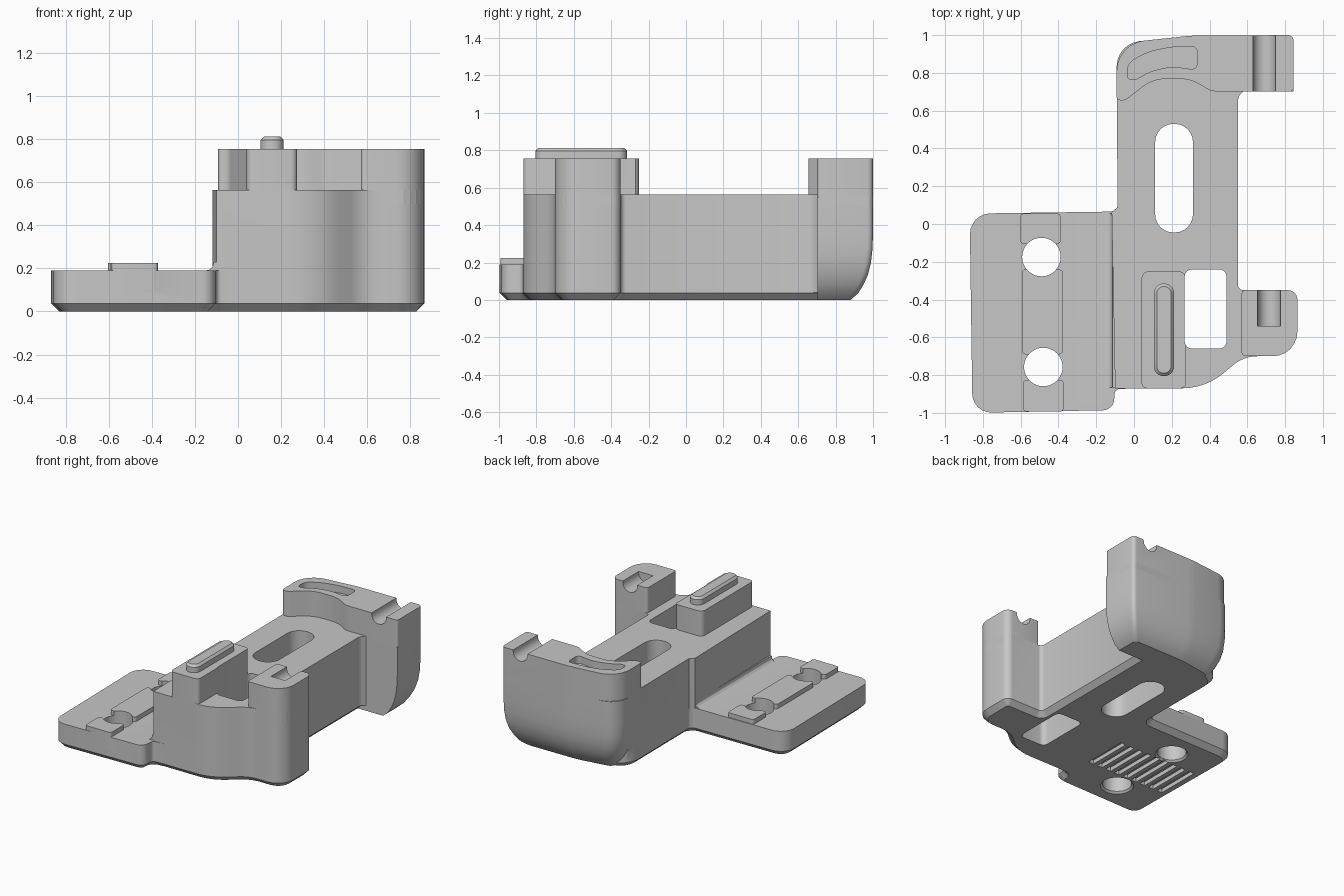
import bpy, bmesh, math
from mathutils import Vector

if "Cube" in bpy.data.objects:
    bpy.data.objects.remove(bpy.data.objects["Cube"])

grey = bpy.data.materials.new("light grey plastic")
grey.diffuse_color = (0.57, 0.57, 0.57, 1)
grey.use_nodes = True
grey.node_tree.nodes["Principled BSDF"].inputs["Base Color"].default_value = grey.diffuse_color


def rounded(corners, steps=6):
    """Outline from (u, v, radius) corners, each turned into an arc."""
    out, n = [], len(corners)
    for i, c in enumerate(corners):
        p = Vector(c[:2])
        a = Vector(corners[i - 1][:2]) - p
        b = Vector(corners[(i + 1) % n][:2]) - p
        r = c[2] if len(c) > 2 else 0
        half = a.angle(b) / 2
        if r <= 0 or half > 1.56:
            out.append(p)
            continue
        t = min(r / math.tan(half), 0.48 * a.length, 0.48 * b.length)
        r = t * math.tan(half)
        a.normalize()
        b.normalize()
        centre = p + (a + b).normalized() * (r / math.sin(half))
        v0, v1 = p + a * t - centre, p + b * t - centre
        sweep = v0.angle_signed(v1)          # clockwise positive
        for k in range(steps + 1):
            ang = -sweep * k / steps
            out.append(centre + Vector((v0.x * math.cos(ang) - v0.y * math.sin(ang),
                                        v0.x * math.sin(ang) + v0.y * math.cos(ang))))
    return out


def loft(name, rings, axis="z", chamfer_lo=0, chamfer_hi=0):
    """Skin a stack of (outline, level) rings, with optional chamfered ends."""
    place = {"x": lambda u, v, w: (w, u, v),
             "y": lambda u, v, w: (u, w, v),
             "z": lambda u, v, w: (u, v, w)}[axis]
    bm = bmesh.new()
    loops = [[bm.verts.new(place(p[0], p[1], w)) for p in outline] for outline, w in rings]
    caps = [bm.faces.new(loops[0]), bm.faces.new(loops[-1])]
    n = len(loops[0])
    for low, high in zip(loops, loops[1:]):
        for i in range(n):
            j = (i + 1) % n
            bm.faces.new((low[i], low[j], high[j], high[i]))
    bmesh.ops.recalc_face_normals(bm, faces=bm.faces)
    for cap, size in zip(caps, (chamfer_lo, chamfer_hi)):
        if size:
            bmesh.ops.bevel(bm, geom=list(cap.edges), offset=size, segments=1,
                            affect="EDGES", profile=0.5)
    mesh = bpy.data.meshes.new(name)
    bm.to_mesh(mesh)
    bm.free()
    mesh.materials.append(grey)
    ob = bpy.data.objects.new(name, mesh)
    bpy.context.collection.objects.link(ob)
    return ob


def prism(name, outline, lo, hi, axis="z", **chamfers):
    return loft(name, [(outline, lo), (outline, hi)], axis, **chamfers)


def combine(target, other, operation):
    """Boolean one part into another and drop the helper."""
    mod = target.modifiers.new(operation.lower(), "BOOLEAN")
    mod.operation, mod.solver, mod.object = operation, "EXACT", other
    bpy.context.view_layer.objects.active = target
    bpy.ops.object.modifier_apply(modifier=mod.name)
    bpy.data.objects.remove(other, do_unlink=True)


def box(x0, x1, y0, y1, r=0.0):
    return rounded([(x0, y0, r), (x1, y0, r), (x1, y1, r), (x0, y1, r)])


def disc(u, v, r, n=40):
    return [(u + r * math.cos(2 * math.pi * i / n), v + r * math.sin(2 * math.pi * i / n))
            for i in range(n)]


# Central body with the swept front right corner
bracket = prism("bracket", rounded([
    (-0.10, -0.87), (0.38, -0.87, 0.4), (0.58, -0.70, 0.2), (0.865, -0.70, 0.13),
    (0.865, -0.35, 0.05), (0.55, -0.35, 0.03), (0.55, 0.85), (-0.092, 0.85, 0.15),
    (-0.087, 0.09), (-0.118, 0.06)]), 0, 0.565, chamfer_lo=0.038)

# Low side plate, flaring into the body
plate = prism("side_plate", rounded([
    (-0.855, -1.0, 0.10), (-0.11, -0.985, 0.06), (-0.10, -0.875, 0.025), (0.0, -0.87),
    (0.0, 0.14), (-0.085, 0.14), (-0.088, 0.066, 0.05), (-0.87, 0.055, 0.11)]),
    0, 0.19, chamfer_lo=0.038)
combine(bracket, plate, "UNION")

# Small fillet where the plate meets the body
fillet = [(-0.05, 0.15), (-0.15, 0.15), (-0.15, 0.19), (-0.13, 0.195),
          (-0.118, 0.207), (-0.113, 0.23), (-0.05, 0.23)]
combine(bracket, prism("fillet", fillet, -0.865, 0.055, "y"), "UNION")


# Tall rear wall: lower part curls in underneath, upper part overhangs the body
def wall_back(d):
    return [(0.845 - d, 1.0 - d, 0.03), (0.30, 0.997 - d, 0.6),
            (-0.092 + d, 0.955 - d, 0.17 - d)]


curl = [(0, 0.12), (0.035, 0.08), (0.083, 0.05), (0.135, 0.027), (0.20, 0.011),
        (0.27, 0.003), (0.36, 0), (0.55, 0)]
combine(bracket, loft("rear_wall_lower", [
    (rounded([(-0.092 + d, 0.702), (0.845 - d, 0.702)] + wall_back(d)), z)
    for z, d in curl]), "UNION")
combine(bracket, prism("rear_wall_upper", rounded([
    (-0.092, 0.655, 0.02), (-0.045, 0.655, 0.04), (0.10, 0.768, 0.2), (0.30, 0.768, 0.2),
    (0.41, 0.702, 0.10), (0.845, 0.702, 0.02)] + wall_back(0)), 0.5, 0.755), "UNION")
corner = [(0.50, 0.72), (0.50, 0.655), (0.55, 0.655), (0.558, 0.68), (0.58, 0.702), (0.58, 0.72)]
combine(bracket, prism("wall_gusset", corner, 0.04, 0.565), "UNION")

# Front right post and ridge block
combine(bracket, prism("front_post", rounded([
    (0.57, -0.70, 0.02), (0.865, -0.70, 0.13), (0.865, -0.35, 0.05), (0.57, -0.35, 0.02)]),
    0.5, 0.755), "UNION")
combine(bracket, prism("ridge_block", rounded([
    (0.04, -0.87, 0.03), (0.275, -0.87, 0.03), (0.275, -0.25, 0.04), (0.04, -0.25, 0.04)]),
    0.5, 0.755), "UNION")
combine(bracket, prism("ridge", box(0.105, 0.212, -0.805, -0.315, 0.052), 0.7, 0.812,
                       chamfer_hi=0.016), "UNION")

# Locating keys on the plate
for x, y0, y1 in ((-0.48, -0.993, -0.825), (-0.485, -0.69, -0.24), (-0.495, -0.105, 0.055)):
    combine(bracket, prism("key", box(x - 0.108, x + 0.108, y0, y1, 0.02), 0.1, 0.225), "UNION")

# Screw holes, with a countersunk lower rim
for x, y in ((-0.49, -0.175), (-0.48, -0.757)):
    combine(bracket, prism("screw_hole", disc(x, y, 0.102), -0.1, 0.4), "DIFFERENCE")
    combine(bracket, prism("countersink", disc(x, y, 0.116), -0.1, 0.015, chamfer_hi=0.015),
            "DIFFERENCE")

# Long slot and square window through the body
combine(bracket, prism("long_slot", box(0.112, 0.312, -0.045, 0.53, 0.0999), -0.1, 0.9), "DIFFERENCE")
combine(bracket, prism("window", box(0.268, 0.49, -0.66, -0.24, 0.04), -0.1, 0.9), "DIFFERENCE")

# Curved pocket on top of the rear wall
combine(bracket, prism("curved_pocket", rounded([
    (-0.035, 0.765, 0.03), (-0.035, 0.85, 0.1), (0.07, 0.91, 0.3), (0.20, 0.937, 0.4),
    (0.335, 0.94, 0.03), (0.335, 0.815, 0.03), (0.20, 0.835, 0.4), (0.09, 0.81, 0.3),
    (0.01, 0.765, 0.03)]), 0.70, 0.9), "DIFFERENCE")

# Round-bottomed rod grooves in the wall and post
for x, y0, y1 in ((0.69, 0.6, 1.1), (0.715, -0.54, -0.3)):
    groove = [(x - 0.06, 0.9)] + [(x - 0.06 * math.cos(a * math.pi / 12),
                                   0.745 - 0.06 * math.sin(a * math.pi / 12))
                                  for a in range(13)] + [(x + 0.06, 0.9)]
    combine(bracket, prism("rod_groove", groove, y0, y1, "y"), "DIFFERENCE")

# Row of shallow slots under the plate
for i in range(9):
    x = -0.76 + 0.078 * i
    combine(bracket, prism("under_slot", box(x - 0.022, x + 0.022, -0.63, -0.28), -0.1, 0.03),
            "DIFFERENCE")

# One material, smooth arcs and sharp edges
bracket.data.materials.clear()
bracket.data.materials.append(grey)
for poly in bracket.data.polygons:
    poly.material_index = 0
bpy.ops.object.select_all(action="DESELECT")
bracket.select_set(True)
bpy.context.view_layer.objects.active = bracket
bpy.ops.object.shade_smooth_by_angle(angle=math.radians(28))
